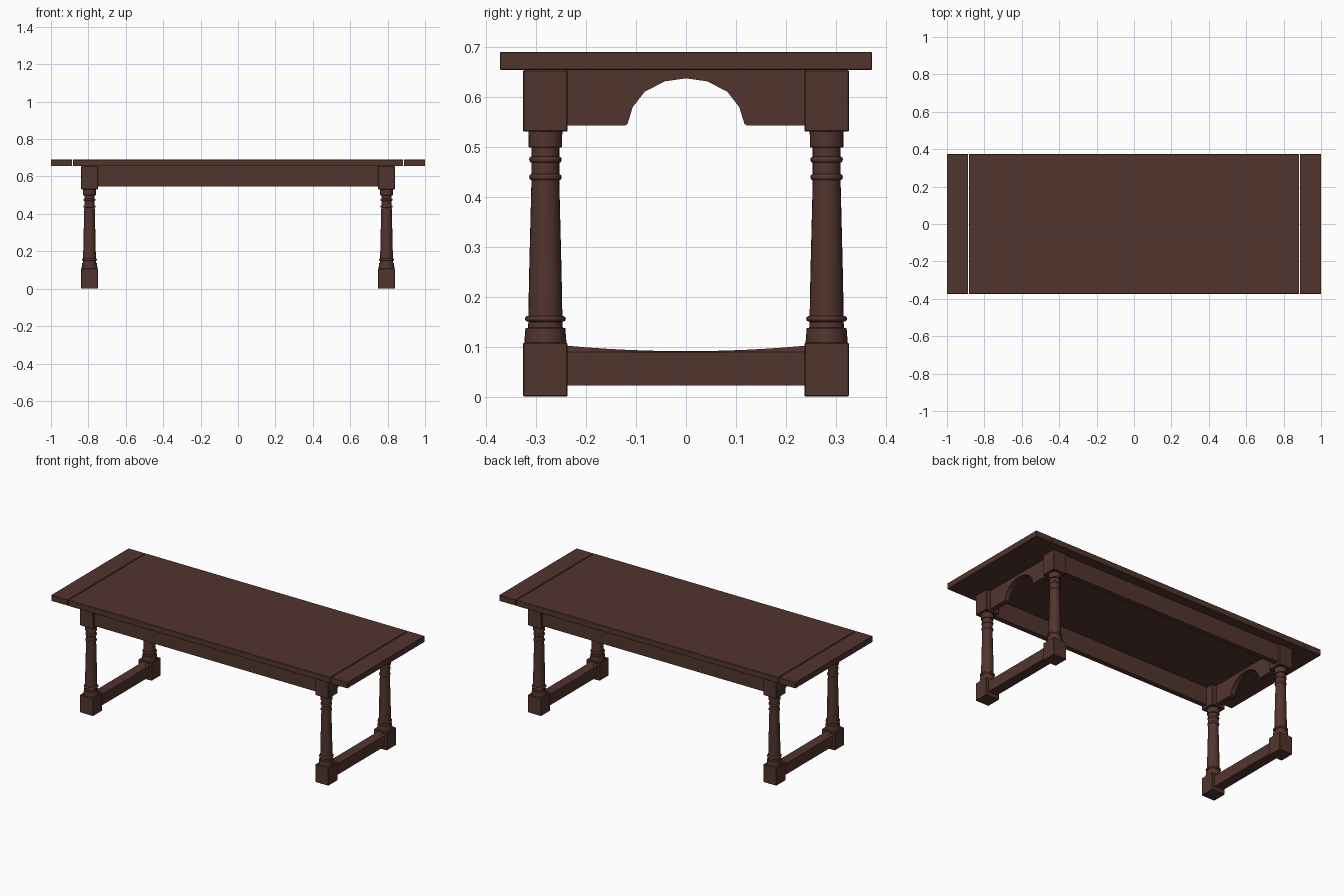
import bpy, bmesh, math

if "Cube" in bpy.data.objects:
    bpy.data.objects.remove(bpy.data.objects["Cube"])

wood = bpy.data.materials.new("dark brown wood")
wood.diffuse_color = (0.085, 0.035, 0.027, 1)
wood.use_nodes = True
wood.node_tree.nodes["Principled BSDF"].inputs["Base Color"].default_value = wood.diffuse_color

LEG_X, LEG_Y, HALF = 0.794, 0.282, 0.0445


def finish(name, bm, smooth=False):
    bmesh.ops.recalc_face_normals(bm, faces=bm.faces)
    me = bpy.data.meshes.new(name)
    bm.to_mesh(me)
    bm.free()
    me.materials.append(wood)
    ob = bpy.data.objects.new(name, me)
    bpy.context.collection.objects.link(ob)
    if smooth:
        bpy.ops.object.select_all(action='DESELECT')
        ob.select_set(True)
        bpy.context.view_layer.objects.active = ob
        bpy.ops.object.shade_smooth_by_angle(angle=math.radians(35))
    return ob


def box(name, x0, x1, y0, y1, z0, z1, bevel=0.0015):
    bm = bmesh.new()
    bmesh.ops.create_cube(bm, size=1)
    for v in bm.verts:
        v.co = ((x0 + x1) / 2 + v.co.x * (x1 - x0),
                (y0 + y1) / 2 + v.co.y * (y1 - y0),
                (z0 + z1) / 2 + v.co.z * (z1 - z0))
    if bevel:
        bmesh.ops.bevel(bm, geom=bm.edges[:], offset=bevel, segments=1, affect='EDGES')
    return finish(name, bm)


def loft(name, rings, smooth=False):
    """Skin a list of closed rings and cap both ends."""
    bm = bmesh.new()
    loops = [[bm.verts.new(p) for p in r] for r in rings]
    n = len(loops[0])
    for a, b in zip(loops, loops[1:]):
        for i in range(n):
            j = (i + 1) % n
            bm.faces.new((a[i], a[j], b[j], b[i]))
    bm.faces.new(loops[0])
    bm.faces.new(loops[-1])
    return finish(name, bm, smooth)


def bead(z, r_in, r_out, h):
    """Half-round ring on the turned leg, listed from bottom to top."""
    return [(r_in + (r_out - r_in) * math.sin(math.pi * i / 6),
             z - h * math.cos(math.pi * i / 6)) for i in range(7)]


# Turned profile (radius, height)
profile = ([(0.042, 0.105), (0.042, 0.112), (0.040, 0.137), (0.035, 0.138)]
           + bead(0.156, 0.034, 0.041, 0.006)
           + [(0.034, 0.17), (0.0325, 0.25), (0.030, 0.35), (0.028, 0.43)]
           + bead(0.440, 0.028, 0.0325, 0.006)
           + bead(0.475, 0.028, 0.0325, 0.006)
           + [(0.028, 0.499), (0.0335, 0.50), (0.034, 0.533)])

# Table top with separate end boards
box("table_top", -0.883, 0.883, -0.373, 0.373, 0.655, 0.691)
for sx, side in ((-1, "left"), (1, "right")):
    xs = sorted((sx * 0.887, sx * 1.0))
    box(side + "_end_board", xs[0], xs[1], -0.373, 0.373, 0.655, 0.691)

# Legs: square blocks joined by a turned shaft
for sx, side in ((-1, "left"), (1, "right")):
    for sy, end in ((-1, "front"), (1, "back")):
        x, y = sx * LEG_X, sy * LEG_Y
        tag = end + "_" + side
        for part, z0, z1 in (("foot_block", 0, 0.108), ("top_block", 0.531, 0.655)):
            box(tag + "_" + part, x - HALF, x + HALF, y - HALF, y + HALF, z0, z1, 0.002)
        rings = [[(x + r * math.cos(math.tau * k / 24), y + r * math.sin(math.tau * k / 24), z)
                  for k in range(24)] for r, z in profile]
        loft(tag + "_turned_leg", rings, True)

# Long aprons
for sy, end in ((-1, "front"), (1, "back")):
    ys = sorted((sy * 0.285, sy * 0.315))
    box(end + "_apron", -0.755, 0.755, ys[0], ys[1], 0.547, 0.655, 0)

# Arched end aprons and worn stretchers
half_arch = [(0.240, 0.543), (0.123, 0.543), (0.117, 0.547), (0.107, 0.580),
             (0.083, 0.611), (0.043, 0.632), (0.0, 0.638)]
arch = [(-y, z) for y, z in half_arch] + half_arch[-2::-1]
for sx, side in ((-1, "left"), (1, "right")):
    x = sx * LEG_X
    rings = [[(x - 0.015, y, z), (x + 0.015, y, z),
              (x + 0.015, y, 0.655), (x - 0.015, y, 0.655)] for y, z in arch]
    loft(side + "_arched_apron", rings)

    rings = []
    for i in range(13):
        y = -0.24 + 0.04 * i
        top = 0.091 + 0.011 * (y / 0.24) ** 2
        rings.append([(x - 0.03, y, 0.022), (x + 0.03, y, 0.022), (x + 0.03, y, 0.089),
                      (x + 0.018, y, top), (x - 0.018, y, top), (x - 0.03, y, 0.089)])
    loft(side + "_stretcher", rings)
